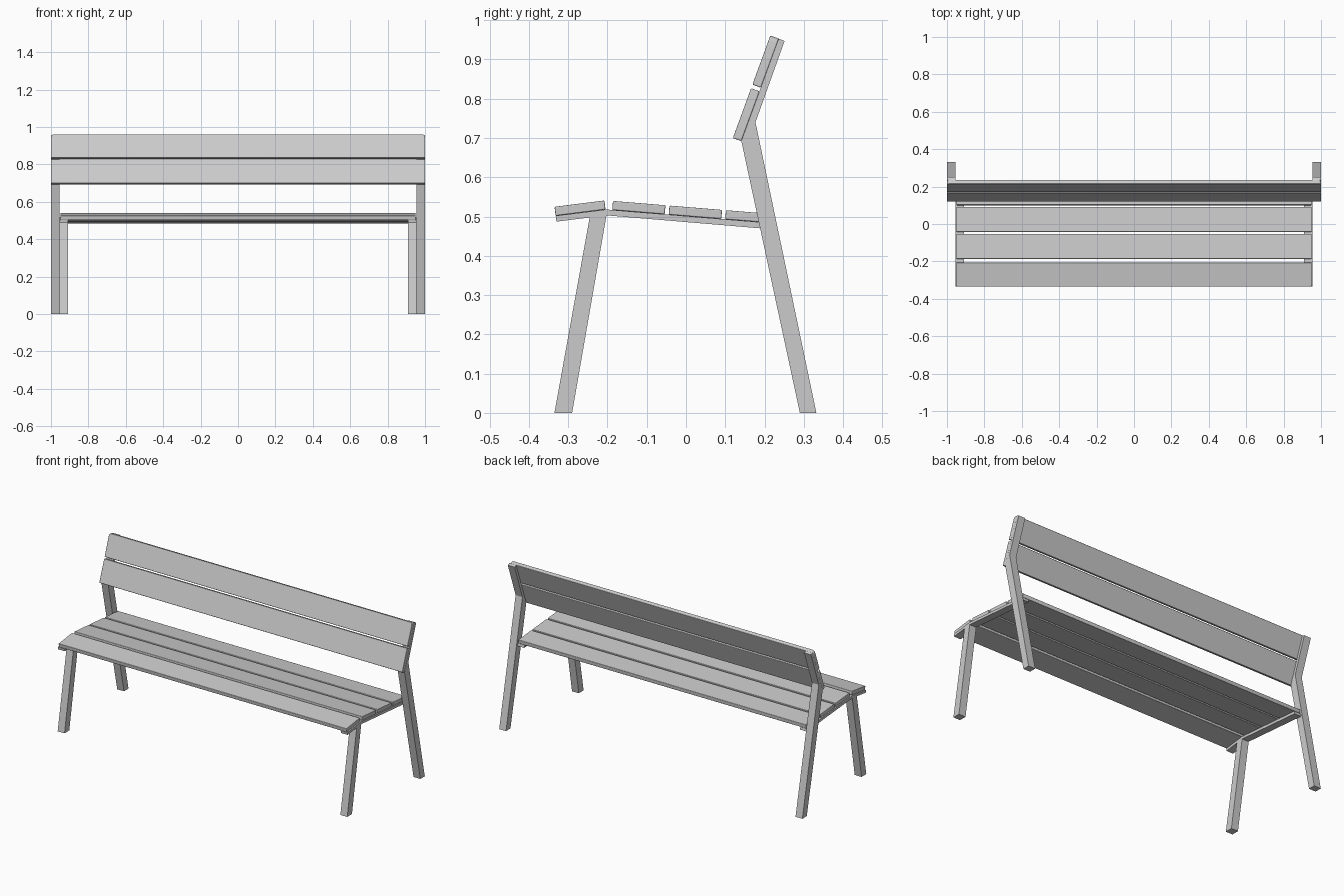
import bpy, bmesh
from mathutils import Vector

if "Cube" in bpy.data.objects:
    bpy.data.objects.remove(bpy.data.objects["Cube"])


def extrude_profile(name, pts, x0, x1):
    """Solid with a (y, z) side profile, running from x0 to x1."""
    bm = bmesh.new()
    a = [bm.verts.new((x0, y, z)) for y, z in pts]
    b = [bm.verts.new((x1, y, z)) for y, z in pts]
    n = len(pts)
    bm.faces.new(a)
    bm.faces.new(b[::-1])
    for i in range(n):
        bm.faces.new((a[i], b[i], b[(i + 1) % n], a[(i + 1) % n]))
    bmesh.ops.recalc_face_normals(bm, faces=bm.faces)
    me = bpy.data.meshes.new(name)
    bm.to_mesh(me)
    bm.free()
    ob = bpy.data.objects.new(name, me)
    bpy.context.collection.objects.link(ob)
    return ob


def mirrored(name, pts, x0, x1):
    ob = extrude_profile(name, pts, x0, x1)
    ob.modifiers.new("mirror", "MIRROR")
    return ob


def slat(name, p, q, half, t=0.023, corner=0.004):
    """Plank whose underside runs from p to q, rounded on all edges."""
    p, q = Vector(p), Vector(q)
    d = (q - p).normalized()
    n = Vector((-d.y, d.x)) * t
    ob = extrude_profile(name, [p, q, q + n, p + n], -half, half)
    # round the plank corners at the q edge
    bm = bmesh.new()
    bm.from_mesh(ob.data)
    edges = []
    for e in bm.edges:
        m = (e.verts[0].co + e.verts[1].co) / 2
        along = abs((e.verts[0].co - e.verts[1].co).length - t) < 1e-4
        if along and (Vector((m.y, m.z)) - p).dot(d) > (q - p).length / 2:
            edges.append(e)
    bmesh.ops.bevel(bm, geom=edges, offset=corner, segments=4,
                    profile=0.5, affect='EDGES')
    bm.to_mesh(ob.data)
    bm.free()
    mod = ob.modifiers.new("bevel", "BEVEL")
    mod.width, mod.segments = 0.003, 3
    mod.limit_method = 'ANGLE'
    bpy.ops.object.select_all(action='DESELECT')
    bpy.context.view_layer.objects.active = ob
    ob.select_set(True)
    bpy.ops.object.shade_smooth_by_angle()
    return ob


# legs
mirrored("front_legs", [(-0.335, 0), (-0.29, 0), (-0.202, 0.506), (-0.245, 0.5)],
         0.91, 0.955)
mirrored("rear_legs", [(0.29, 0), (0.332, 0), (0.177, 0.74), (0.251, 0.947),
                       (0.236, 0.953), (0.141, 0.692)], 0.955, 1.0)

# thin bent rails carrying the seat
mirrored("seat_rails", [(-0.33, 0.487), (-0.203, 0.503), (0.225, 0.467),
                        (0.222, 0.483), (-0.203, 0.518), (-0.332, 0.502)],
         0.91, 0.955)

# seat slats, the front one tipped forward
slat("front_seat_slat", (-0.205, 0.518), (-0.332, 0.502), 0.95, -0.023)
slope = -0.082
for i, (y0, y1) in enumerate([(-0.188, -0.054), (-0.044, 0.09), (0.1, 0.224)]):
    def under(y):
        return (y, 0.518 + (y + 0.203) * slope)
    slat(f"seat_slat_{i + 1}", under(y0), under(y1), 0.95)

# backrest slats along the tilted upper legs
base, tilt = Vector((0.141, 0.692)), Vector((0.343, 0.939))
for name, s0, s1, r in [("lower_back_slat", 0.0, 0.135, 0.004),
                        ("upper_back_slat", 0.145, 0.278, 0.014)]:
    slat(name, base + tilt * s0, base + tilt * s1, 1.0, corner=r)
